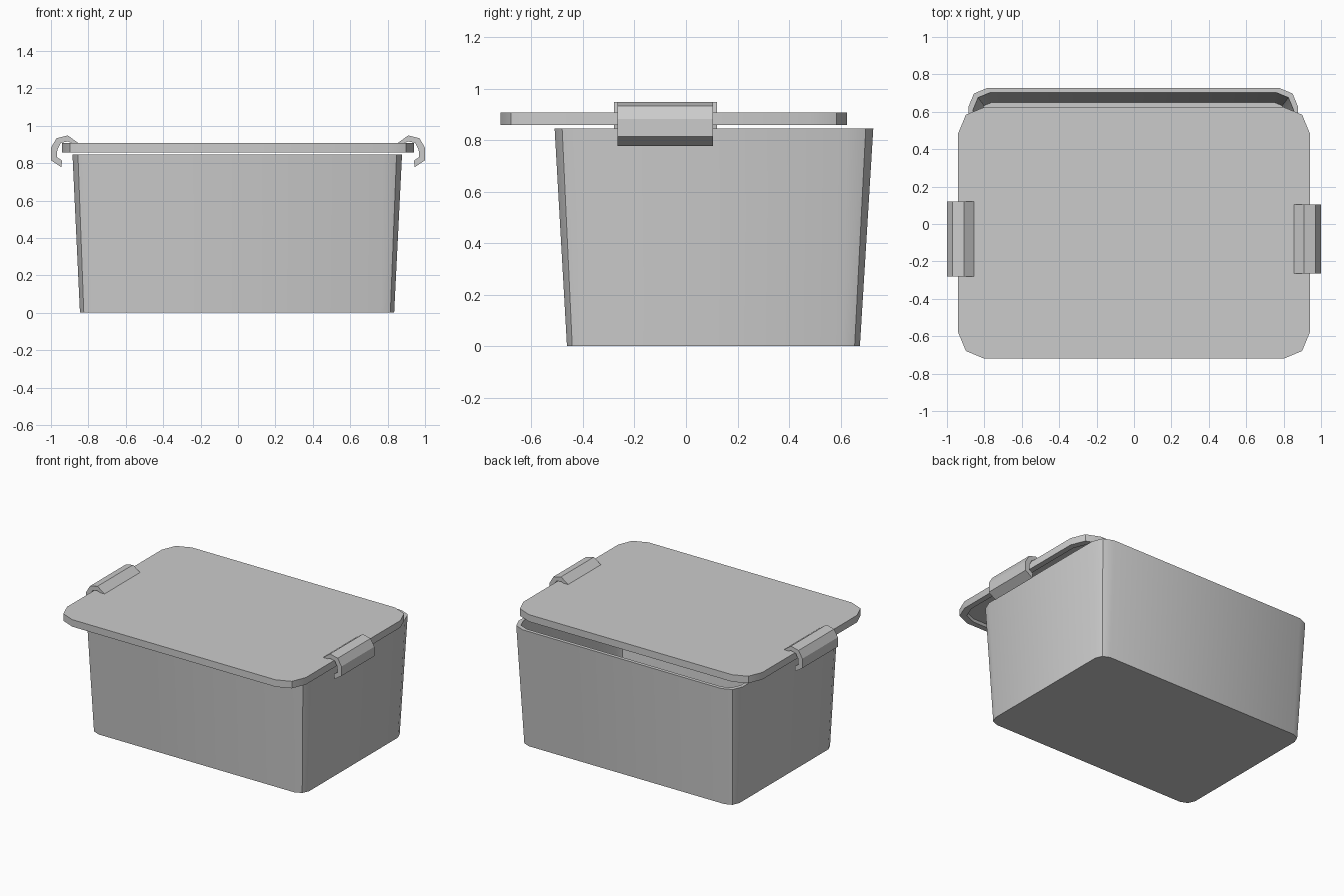
import bpy, bmesh
from math import cos, sin, pi, radians

if "Cube" in bpy.data.objects:
    bpy.data.objects.remove(bpy.data.objects["Cube"])


def rounded_ring(x0, x1, y0, y1, r, z, seg=2):
    """Rounded rectangle outline, counter-clockwise."""
    pts = []
    corners = [(x1 - r, y1 - r), (x0 + r, y1 - r), (x0 + r, y0 + r), (x1 - r, y0 + r)]
    for q, (cx, cy) in enumerate(corners):
        for i in range(seg + 1):
            a = (q + i / seg) * pi / 2
            pts.append((cx + r * cos(a), cy + r * sin(a), z))
    return pts


def loft(name, rings):
    """Skin a stack of equal rings and cap both ends."""
    bm = bmesh.new()
    vs = [[bm.verts.new(p) for p in ring] for ring in rings]
    n = len(vs[0])
    for a, b in zip(vs, vs[1:]):
        for i in range(n):
            j = (i + 1) % n
            bm.faces.new((a[i], a[j], b[j], b[i]))
    bm.faces.new(vs[0])
    bm.faces.new(vs[-1])
    bmesh.ops.recalc_face_normals(bm, faces=bm.faces)
    me = bpy.data.meshes.new(name)
    bm.to_mesh(me)
    bm.free()
    ob = bpy.data.objects.new(name, me)
    bpy.context.collection.objects.link(ob)
    bpy.ops.object.select_all(action='DESELECT')
    ob.select_set(True)
    bpy.context.view_layer.objects.active = ob
    bpy.ops.object.shade_smooth_by_angle(angle=radians(30))
    return ob


# Tapered open tub: outside wall, rim, inside wall, floor
loft("tub", [
    rounded_ring(-0.845, 0.835, -0.462, 0.675, 0.07, 0.0),
    rounded_ring(-0.885, 0.877, -0.51, 0.727, 0.10, 0.845),
    rounded_ring(-0.86, 0.852, -0.485, 0.702, 0.09, 0.845),
    rounded_ring(-0.82, 0.81, -0.437, 0.65, 0.06, 0.03),
])

# Lid slid towards the front, recessed underneath
loft("lid", [
    rounded_ring(-0.90, 0.90, -0.68, 0.585, 0.12, 0.882),
    rounded_ring(-0.90, 0.90, -0.68, 0.585, 0.12, 0.858),
    rounded_ring(-0.94, 0.94, -0.72, 0.625, 0.14, 0.858),
    rounded_ring(-0.94, 0.94, -0.72, 0.625, 0.14, 0.908),
])

# Hooked clips on each side of the lid
hook = [(0.855, 0.908), (0.91, 0.948), (0.97, 0.933), (1.0, 0.882), (1.0, 0.815),
        (0.945, 0.778), (0.94, 0.813), (0.968, 0.832), (0.966, 0.872),
        (0.947, 0.908), (0.91, 0.916), (0.88, 0.903)]
for name, side, y0, y1 in (("left_clip", -1, -0.28, 0.12), ("right_clip", 1, -0.265, 0.105)):
    loft(name, [[(side * x, y, z) for x, z in hook] for y in (y0, y1)])
